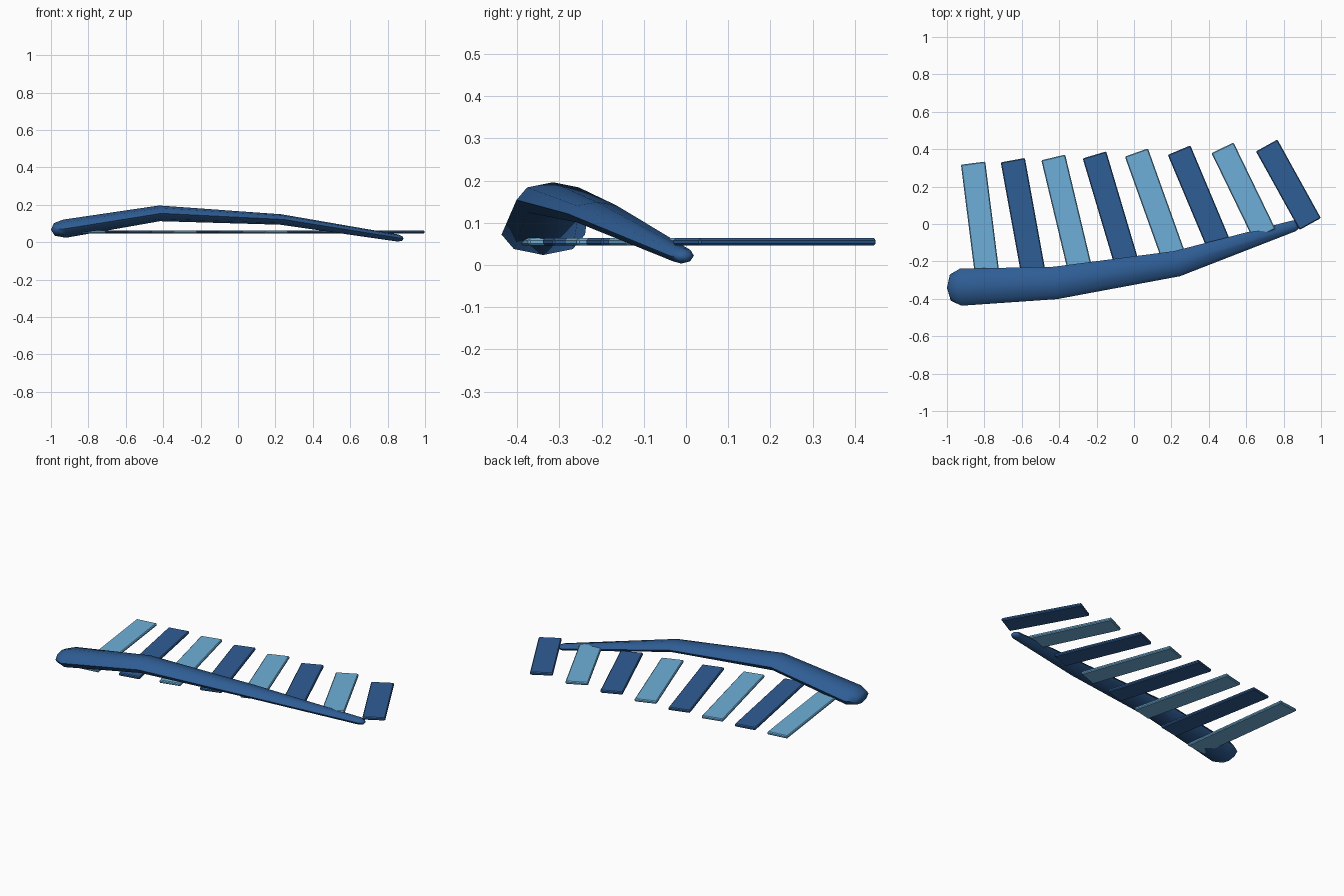
import bpy, bmesh, math
from mathutils import Vector, Matrix

if "Cube" in bpy.data.objects:
    bpy.data.objects.remove(bpy.data.objects["Cube"])


def material(name, rgb):
    m = bpy.data.materials.new(name)
    m.diffuse_color = (*rgb, 1)
    m.use_nodes = True
    m.node_tree.nodes["Principled BSDF"].inputs["Base Color"].default_value = m.diffuse_color
    return m


dark = material("dark blue", (0.028, 0.110, 0.300))
light = material("light blue", (0.159, 0.429, 0.686))


def add_object(name, bm, mat, angle):
    bmesh.ops.recalc_face_normals(bm, faces=bm.faces)
    me = bpy.data.meshes.new(name)
    bm.to_mesh(me)
    bm.free()
    me.materials.append(mat)
    ob = bpy.data.objects.new(name, me)
    bpy.context.collection.objects.link(ob)
    bpy.ops.object.select_all(action='DESELECT')
    ob.select_set(True)
    bpy.context.view_layer.objects.active = ob
    bpy.ops.object.shade_smooth_by_angle(angle=math.radians(angle))
    return ob


# Wing arm: flattened eight-sided tube; each row is centre, half width, half height
rings = [
    ((-0.982, -0.340, 0.068), 0.070, 0.034),
    ((-0.927, -0.338, 0.072), 0.099, 0.049),
    ((-0.420, -0.315, 0.154), 0.087, 0.042),
    ((0.230, -0.212, 0.121), 0.069, 0.028),
    ((0.855, -0.010, 0.022), 0.030, 0.019),
    ((0.876, -0.003, 0.019), 0.021, 0.013),
]
start_pole, end_pole = (-1.0, -0.342, 0.066), (0.885, 0.0, 0.018)
SIDES = 8
bm = bmesh.new()
centres = [Vector(r[0]) for r in rings]
loops = []
for i, (c, w, h) in enumerate(rings):
    before = centres[max(i - 1, 0)]
    after = centres[min(i + 1, len(rings) - 1)]
    tangent = (after - before).normalized()
    side = Vector((0, 0, 1)).cross(tangent).normalized()
    up = tangent.cross(side)
    loop = []
    for k in range(SIDES):
        a = math.tau * k / SIDES
        loop.append(bm.verts.new(centres[i] + side * w * math.cos(a) + up * h * math.sin(a)))
    loops.append(loop)
for a, b in zip(loops, loops[1:]):
    for k in range(SIDES):
        n = (k + 1) % SIDES
        bm.faces.new((a[k], a[n], b[n], b[k]))
for pole, loop in ((start_pole, loops[0]), (end_pole, loops[-1])):
    p = bm.verts.new(pole)
    for k in range(SIDES):
        bm.faces.new((p, loop[k], loop[(k + 1) % SIDES]))
add_object("wing_arm", bm, dark, 60)

# Feathers: bevelled slats fanning out from the arm
COUNT = 8
for i in range(COUNT):
    t = i / (COUNT - 1)
    root = Vector((-0.771 + 1.713 * t, -0.382 + 0.382 * t, 0.0545))
    length = 0.713 - 0.233 * t
    angle = math.radians(7.2 + 21.8 * t)
    place = (Matrix.Translation(root) @ Matrix.Rotation(angle, 4, 'Z')
             @ Matrix.Translation((0, length / 2, 0))
             @ Matrix.Diagonal((0.131, length, 0.018, 1)))
    bm = bmesh.new()
    bmesh.ops.create_cube(bm, size=1, matrix=place)
    bmesh.ops.bevel(bm, geom=bm.edges[:], offset=0.005, segments=1, affect='EDGES')
    add_object(f"feather_{i + 1}", bm, dark if i % 2 else light, 30)
